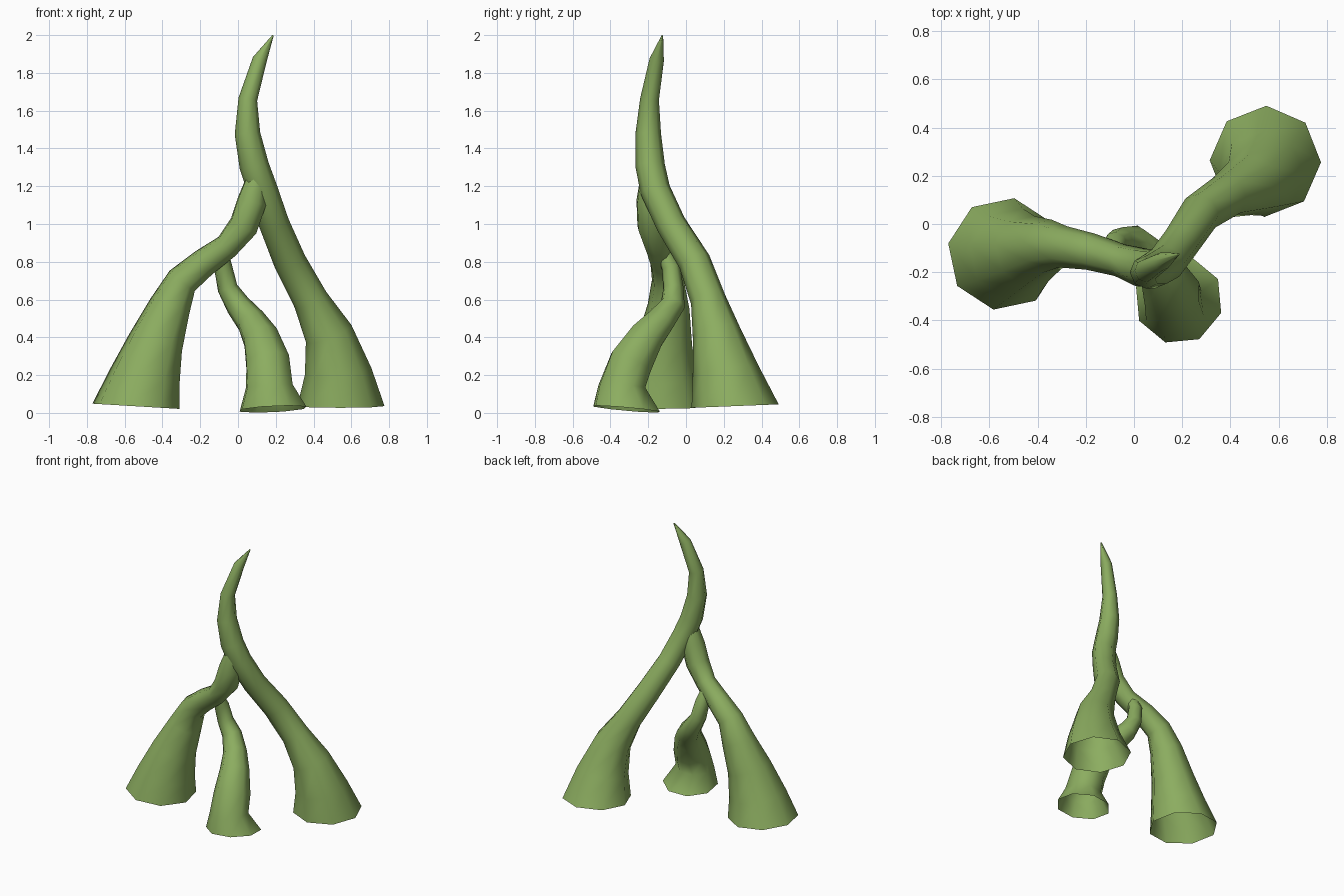
import bpy
import bmesh
import math
from mathutils import Vector

SIDES = 8

green = bpy.data.materials.new("leaf green")
green.diffuse_color = (0.262, 0.418, 0.117, 1)


def tube(name, path, lean, phase):
    """Open tapering tube; path rows are x, y, z, radius from top to foot."""
    pts = [Vector(p[:3]) for p in path]
    last = len(pts) - 1
    bm = bmesh.new()
    rings = []
    side = Vector((1, 0, 0))
    for i, p in enumerate(pts):
        t = (pts[min(i + 1, last)] - pts[max(i - 1, 0)]).normalized()
        if i == last:                       # rim lies nearly flat on the ground
            t = Vector((lean[0], lean[1], -1)).normalized()
        elif i == last - 1:
            t = (t + Vector((0, 0, -0.5))).normalized()
        side = (side - t * side.dot(t)).normalized()
        other = t.cross(side)
        r = path[i][3] * 1.04
        ring = []
        for k in range(SIDES):
            a = 2 * math.pi * (k + phase) / SIDES
            ring.append(bm.verts.new(p + side * r * math.cos(a) + other * r * math.sin(a)))
        rings.append(ring)
    for a, b in zip(rings, rings[1:]):
        for k in range(SIDES):
            n = (k + 1) % SIDES
            bm.faces.new((a[k], a[n], b[n], b[k]))
    bm.faces.new(rings[0])                  # small closed top end
    bmesh.ops.recalc_face_normals(bm, faces=bm.faces)
    me = bpy.data.meshes.new(name)
    bm.to_mesh(me)
    bm.free()
    me.materials.append(green)
    for f in me.polygons:
        f.use_smooth = len(f.vertices) == 4
    ob = bpy.data.objects.new(name, me)
    bpy.context.collection.objects.link(ob)
    return ob


# Pointed trunk that runs down into the right leg
tube("trunk_and_right_leg", [
    (0.185, -0.125, 1.998, 0.004),
    (0.115, -0.155, 1.87, 0.037),
    (0.052, -0.193, 1.66, 0.048),
    (0.05, -0.20, 1.48, 0.065),
    (0.085, -0.19, 1.31, 0.075),
    (0.13, -0.163, 1.18, 0.077),
    (0.192, -0.08, 1.0, 0.077),
    (0.275, 0.045, 0.8, 0.083),
    (0.383, 0.117, 0.6, 0.09),
    (0.48, 0.162, 0.42, 0.124),
    (0.53, 0.21, 0.22, 0.17),
    (0.545, 0.26, 0.036, 0.222),
], (0.0, 0.04), -0.1)

# Left leg branching off the trunk
tube("left_leg", [
    (0.10, -0.185, 1.23, 0.06),
    (0.074, -0.185, 1.12, 0.078),
    (0.03, -0.18, 0.99, 0.078),
    (-0.06, -0.15, 0.88, 0.066),
    (-0.18, -0.115, 0.795, 0.074),
    (-0.295, -0.095, 0.70, 0.084),
    (-0.36, -0.092, 0.565, 0.108),
    (-0.435, -0.113, 0.375, 0.143),
    (-0.495, -0.125, 0.19, 0.185),
    (-0.54, -0.124, 0.035, 0.226),
], (-0.06, 0), 0.4)

# Small middle leg hanging from the back of the left leg
tube("middle_leg", [
    (-0.09, -0.12, 0.86, 0.035),
    (-0.078, -0.08, 0.77, 0.047),
    (-0.055, -0.067, 0.66, 0.052),
    (0.0, -0.07, 0.57, 0.064),
    (0.07, -0.135, 0.485, 0.077),
    (0.12, -0.21, 0.40, 0.095),
    (0.157, -0.29, 0.27, 0.118),
    (0.165, -0.34, 0.14, 0.125),
    (0.185, -0.315, 0.02, 0.178),
], (0.05, -0.09), 0.1)
